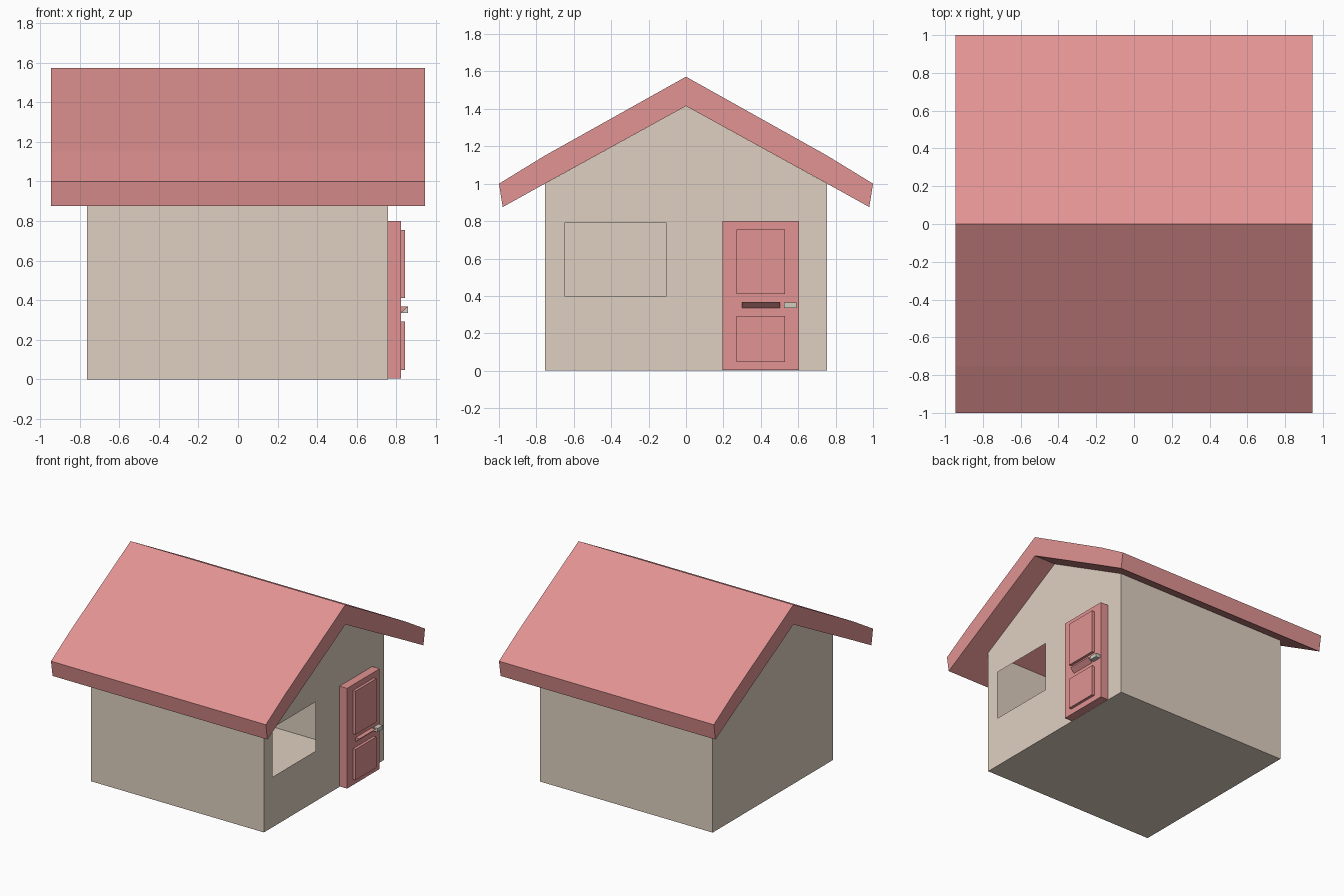
import bpy, bmesh

if "Cube" in bpy.data.objects:
    bpy.data.objects.remove(bpy.data.objects["Cube"])


def srgb(r, g, b):
    def lin(c):
        c /= 255
        return c / 12.92 if c <= 0.04045 else ((c + 0.055) / 1.055) ** 2.4
    return (lin(r), lin(g), lin(b), 1)


def material(name, rgb):
    m = bpy.data.materials.new(name)
    m.diffuse_color = srgb(*rgb)
    m.use_nodes = True
    m.node_tree.nodes["Principled BSDF"].inputs["Base Color"].default_value = m.diffuse_color
    return m


RED = material("rose red", (225, 147, 146))
BEIGE = material("beige wall", (223, 208, 193))
GREY = material("pale metal", (208, 205, 192))


def finish(name, bm, mat, closed=True):
    if closed:
        bmesh.ops.recalc_face_normals(bm, faces=bm.faces[:])
    me = bpy.data.meshes.new(name)
    bm.to_mesh(me)
    bm.free()
    me.materials.append(mat)
    ob = bpy.data.objects.new(name, me)
    bpy.context.collection.objects.link(ob)
    return ob


def box(name, lo, hi, mat):
    bm = bmesh.new()
    bmesh.ops.create_cube(bm, size=1)
    for v in bm.verts:
        v.co = [h if c > 0 else l for c, l, h in zip(v.co, lo, hi)]
    return finish(name, bm, mat)


def extrude_y(name, xz, y0, y1, mat):
    """Prism from an x-z profile, running along y."""
    bm = bmesh.new()
    a = [bm.verts.new((x, y0, z)) for x, z in xz]
    f = bm.faces.new(a)
    r = bmesh.ops.extrude_face_region(bm, geom=[f])
    for v in r["geom"]:
        if isinstance(v, bmesh.types.BMVert):
            v.co.y = y1
    return finish(name, bm, mat)


# House shell: thin walls, open under the roof
XL, XR, YW = -0.763, 0.757, 0.755


def wall_top(y):
    return 1.415 - abs(y) * 0.55


bm = bmesh.new()


def face(pts):
    bm.faces.new([bm.verts.new(p) for p in pts])


E = wall_top(YW)
face([(XL, -YW, 0), (XL, YW, 0), (XR, YW, 0), (XR, -YW, 0)])        # floor
face([(XL, -YW, 0), (XR, -YW, 0), (XR, -YW, E), (XL, -YW, E)])      # front
face([(XR, YW, 0), (XL, YW, 0), (XL, YW, E), (XR, YW, E)])          # back
face([(XL, YW, 0), (XL, -YW, 0), (XL, -YW, E),
      (XL, 0, wall_top(0)), (XL, YW, E)])                           # left gable
# Right gable in strips around the window opening
W0, W1, S0, S1 = -0.65, -0.105, 0.40, 0.79
strips = [(-YW, W0, 0, None), (W0, W1, 0, S0), (W0, W1, S1, None),
          (W1, 0, 0, None), (0, YW, 0, None)]
for y0, y1, z0, z1 in strips:
    t0 = wall_top(y0) if z1 is None else z1
    t1 = wall_top(y1) if z1 is None else z1
    face([(XR, y0, z0), (XR, y1, z0), (XR, y1, t1), (XR, y0, t0)])
bmesh.ops.remove_doubles(bm, verts=bm.verts[:], dist=1e-5)
finish("house_walls", bm, BEIGE, closed=False)

# Roof: mirrored half profile, solid slab with drooping eaves
outer = [(1.0, 1.0), (0.755, 1.15), (0, 1.572)]
inner = [(0, 1.415), (0.755, 1.0), (0.98, 0.875)]
bm = bmesh.new()
n = len(outer)
for s in (1, -1):
    rings = [[bm.verts.new((x, s * y, z)) for y, z in outer + inner]
             for x in (-0.945, 0.945)]
    for i in (0, 1, 3, 4, 5):
        j = (i + 1) % 6
        bm.faces.new([rings[0][i], rings[0][j], rings[1][j], rings[1][i]])
    for r in rings:
        for i in range(n - 1):
            bm.faces.new([r[i], r[i + 1], r[4 - i], r[5 - i]])
bmesh.ops.remove_doubles(bm, verts=bm.verts[:], dist=1e-5)
finish("roof", bm, RED)

# Door with two raised panels
DX = 0.823
box("door", (XR, 0.195, 0.003), (DX, 0.605, 0.80), RED)
for name, z0, z1 in (("upper", 0.41, 0.755), ("lower", 0.047, 0.292)):
    box("door_panel_" + name, (DX, 0.27, z0), (0.845, 0.53, z1), RED)

# Letter flap (wedge sloping down to the door) and handle
extrude_y("letter_flap", [(DX, 0.335), (0.86, 0.368), (DX, 0.368)],
          0.30, 0.503, RED)
box("door_handle", (DX, 0.525, 0.335), (0.86, 0.592, 0.365), GREY)
